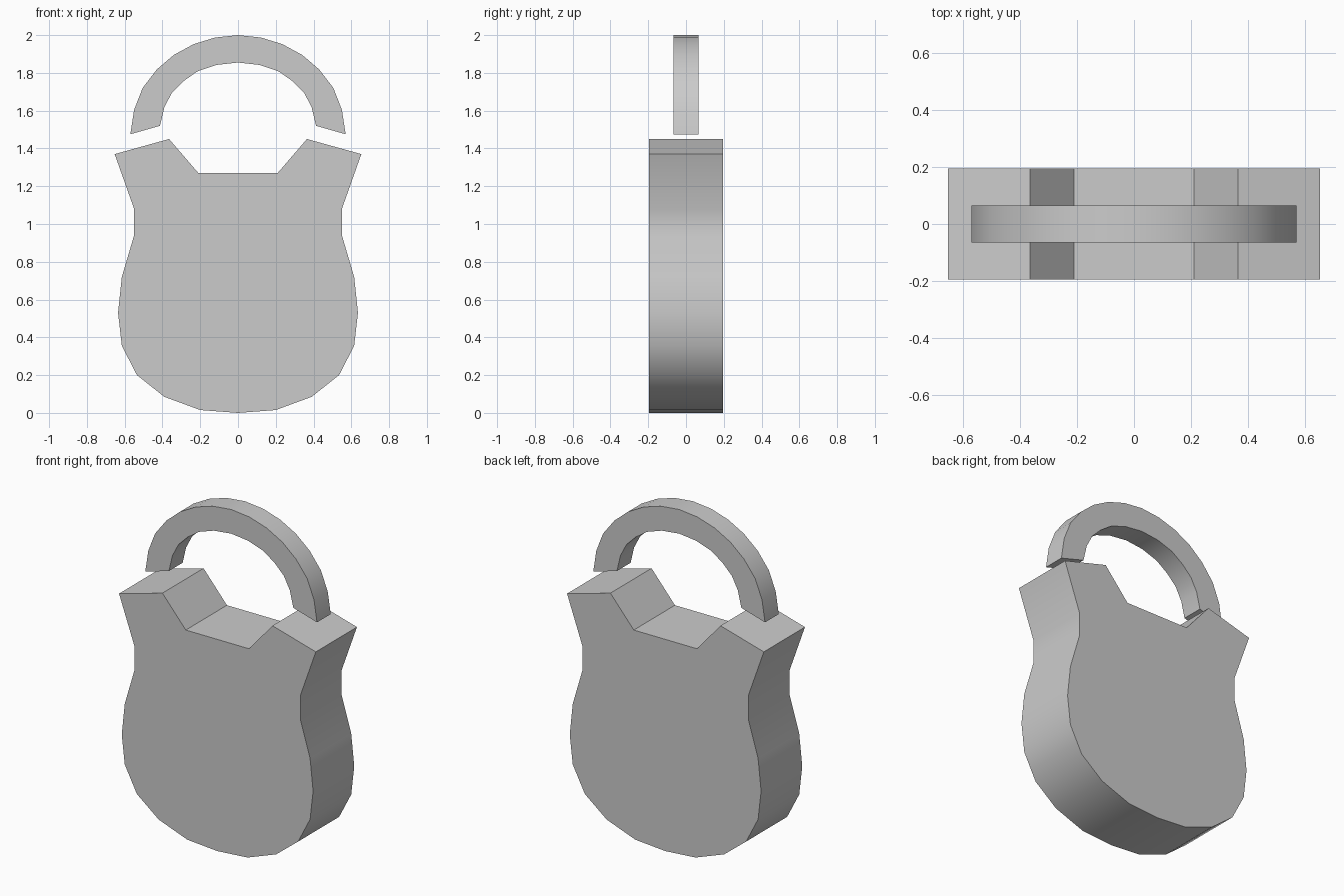
import bpy, bmesh, math

if "Cube" in bpy.data.objects:
    bpy.data.objects.remove(bpy.data.objects["Cube"])


def mirrored(half):
    """Close a right-half outline (starting on or off the axis) with its mirror image."""
    return half + [(-x, z) for x, z in reversed(half) if x > 0]


def extrude_profile(name, outline, depth):
    """Extrude an x-z outline along y, centred on y = 0."""
    bm = bmesh.new()
    face = bm.faces.new([bm.verts.new((x, -depth / 2, z)) for x, z in outline])
    ext = bmesh.ops.extrude_face_region(bm, geom=[face], use_keep_orig=True)
    verts = [g for g in ext["geom"] if isinstance(g, bmesh.types.BMVert)]
    bmesh.ops.translate(bm, verts=verts, vec=(0, depth, 0))
    bmesh.ops.recalc_face_normals(bm, faces=bm.faces)
    mesh = bpy.data.meshes.new(name)
    bm.to_mesh(mesh)
    bm.free()
    obj = bpy.data.objects.new(name, mesh)
    bpy.context.collection.objects.link(obj)
    bpy.ops.object.select_all(action="DESELECT")
    obj.select_set(True)
    bpy.context.view_layer.objects.active = obj
    bpy.ops.object.shade_smooth_by_angle(angle=math.radians(32))
    return obj


# Lock body: rounded bottom, pinched waist, flared shoulders and a notch on top
body = [(0, 0), (0.2, 0.015), (0.39, 0.085), (0.535, 0.2), (0.615, 0.355),
        (0.635, 0.53), (0.615, 0.72), (0.55, 0.94), (0.55, 1.08),
        (0.653, 1.37), (0.365, 1.45), (0.21, 1.27)]
extrude_profile("lock_body", mirrored(body), 0.39)

# Shackle: outer arc, then inner arc back, floating just above the shoulders
outer = [(0, 2.0), (0.122, 1.987), (0.235, 1.952), (0.34, 1.895),
         (0.43, 1.818), (0.505, 1.72), (0.55, 1.605), (0.57, 1.475)]
inner = [(0.413, 1.52), (0.39, 1.618), (0.35, 1.695), (0.29, 1.755),
         (0.215, 1.808), (0.115, 1.842), (0, 1.855)]
extrude_profile("shackle", mirrored(outer + inner), 0.13)
